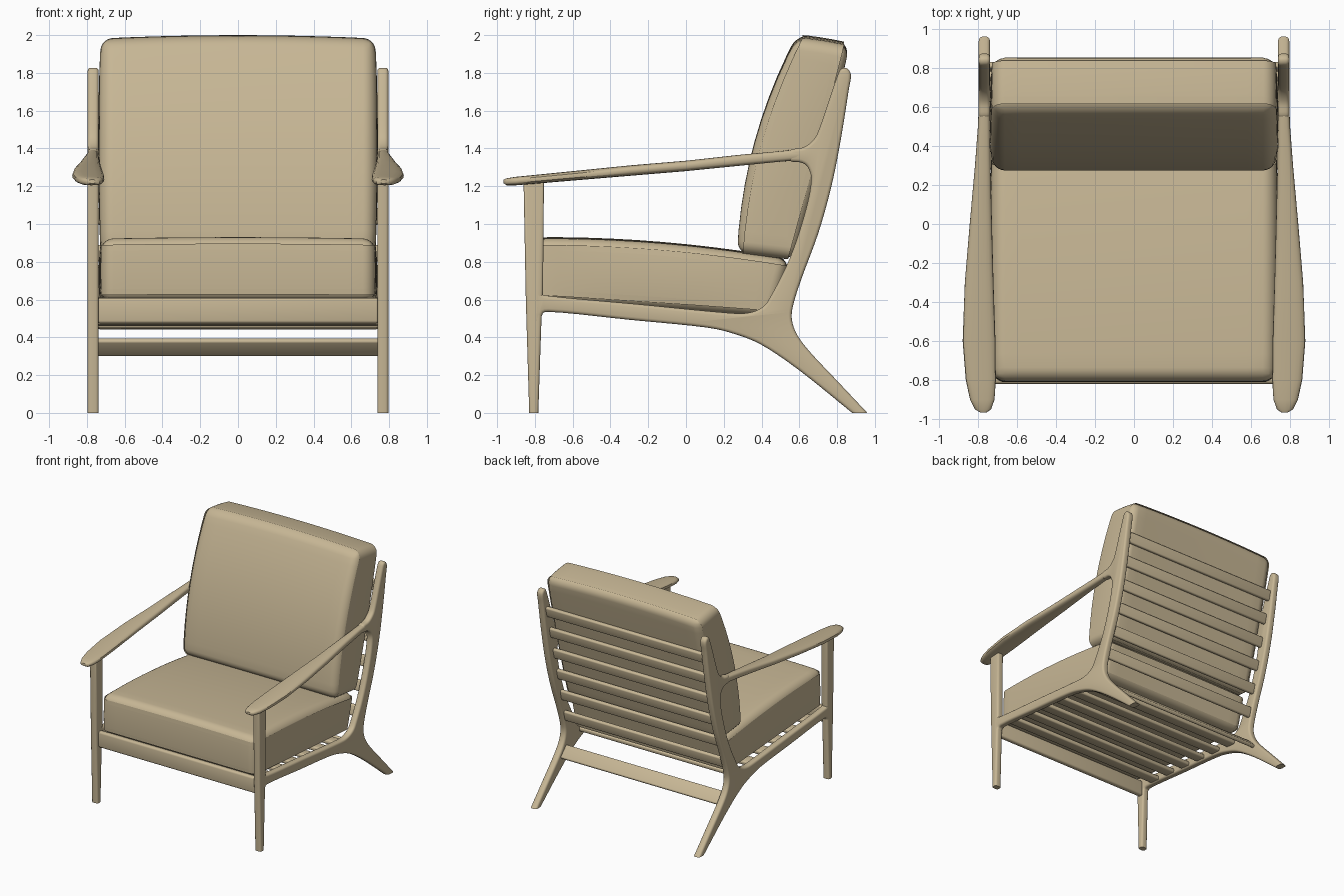
import bpy
import bmesh
import math
from mathutils import Vector, Matrix

cube = bpy.data.objects.get("Cube")
if cube:
    bpy.data.objects.remove(cube, do_unlink=True)

tan = bpy.data.materials.new("warm_tan")
tan.use_nodes = True
tan.diffuse_color = (0.57, 0.47, 0.30, 1)
tan.node_tree.nodes["Principled BSDF"].inputs["Base Color"].default_value = tan.diffuse_color


def finish(name, bm, bevel=0.0, segments=3):
    """Turn a bmesh into a bevelled, smooth shaded object."""
    bmesh.ops.recalc_face_normals(bm, faces=bm.faces)
    mesh = bpy.data.meshes.new(name)
    bm.to_mesh(mesh)
    bm.free()
    mesh.materials.append(tan)
    obj = bpy.data.objects.new(name, mesh)
    bpy.context.collection.objects.link(obj)
    bpy.ops.object.select_all(action='DESELECT')
    obj.select_set(True)
    bpy.context.view_layer.objects.active = obj
    if bevel:
        mod = obj.modifiers.new("rounding", 'BEVEL')
        mod.width = bevel
        mod.segments = segments
        mod.limit_method = 'ANGLE'
        mod.angle_limit = math.radians(40)
        mod.use_clamp_overlap = False
        bpy.ops.object.modifier_apply(modifier=mod.name)
    bpy.ops.object.shade_smooth_by_angle(angle=math.radians(35))
    return obj


def spline(points, steps=5):
    """Centripetal curve through the points."""
    p = [Vector(q) for q in points]
    t = [0.0]
    for a, b in zip(p, p[1:]):
        t.append(t[-1] + math.sqrt((b - a).length))
    last = len(p) - 1
    tangent = []
    for i in range(len(p)):
        lo, hi = max(i - 1, 0), min(i + 1, last)
        tangent.append((p[hi] - p[lo]) / (t[hi] - t[lo]))
    out = []
    for i in range(last):
        d = t[i + 1] - t[i]
        for k in range(steps):
            s = k / steps
            s2, s3 = s * s, s * s * s
            out.append(p[i] * (2 * s3 - 3 * s2 + 1) + tangent[i] * d * (s3 - 2 * s2 + s)
                       + p[i + 1] * (3 * s2 - 2 * s3) + tangent[i + 1] * d * (s3 - s2))
    return out + [p[-1]]


def extrude_profile(name, profile, x0, x1, bevel):
    """Extrude a (y, z) outline across x, rounding its rims but not its foot."""
    bm = bmesh.new()
    a = [bm.verts.new((x0, y, z)) for y, z in profile]
    b = [bm.verts.new((x1, y, z)) for y, z in profile]
    bm.faces.new(a)
    bm.faces.new(b[::-1])
    for i in range(len(a)):
        j = (i + 1) % len(a)
        bm.faces.new((a[i], b[i], b[j], a[j]))
    bmesh.ops.recalc_face_normals(bm, faces=bm.faces)
    rims = [e for e in bm.edges if abs(e.verts[0].co.x - e.verts[1].co.x) < 1e-5
            and max(v.co.z for v in e.verts) > 0.001]
    bmesh.ops.bevel(bm, geom=rims, offset=bevel, segments=3, profile=0.5, affect='EDGES')
    return finish(name, bm)


def slat(name, y, z, width, thick, angle, half=0.745):
    """Crosswise bar; its width direction is tilted by angle in the y-z plane."""
    bm = bmesh.new()
    bmesh.ops.create_cube(bm, size=1)
    bm.transform(Matrix.Translation((0, y, z)) @ Matrix.Rotation(angle, 4, 'X')
                 @ Matrix.Diagonal((2 * half, width, thick, 1)))
    return finish(name, bm, thick * 0.35)


def cushion(name, corners, half, front, top, back, crown):
    """Padded block from four side-view corners, with bulging faces."""
    fb, ft, bt, bb = [Vector(c) for c in corners]
    bm = bmesh.new()
    bmesh.ops.create_cube(bm, size=2)
    bmesh.ops.subdivide_edges(bm, edges=bm.edges, cuts=9, use_grid_fill=True)
    for v in bm.verts:
        u, a, b = v.co
        s, h = (a + 1) / 2, (b + 1) / 2
        p = fb.lerp(bb, s).lerp(ft.lerp(bt, s), h)
        p += (Vector(front) * (1 - s) + Vector(back) * s) * (1 - b * b)
        p += Vector(top) * (1 - a * a) * h
        p += Vector((0, crown)) * (1 - u * u) * h
        side = half + 0.014 * (1 - a * a) * (1 - b * b)
        v.co = (u * side, p.x, p.y)
    return finish(name, bm, 0.065, 6)


# Side frame outline: splayed back leg, back post, arm joint and seat rail
upper = spline([(0.96, 0), (0.80, 0.17), (0.65, 0.33), (0.585, 0.42), (0.56, 0.50),
                (0.57, 0.58), (0.615, 0.72), (0.70, 0.95), (0.77, 1.20), (0.82, 1.45),
                (0.86, 1.70), (0.873, 1.79), (0.85, 1.825), (0.82, 1.82), (0.80, 1.78),
                (0.755, 1.65), (0.70, 1.49), (0.67, 1.44), (0.62, 1.405), (0.55, 1.39),
                (0.55, 1.335), (0.61, 1.325), (0.645, 1.30), (0.663, 1.23), (0.63, 1.06),
                (0.55, 0.82), (0.45, 0.62), (0.405, 0.56), (0.33, 0.53), (0.22, 0.53),
                (-0.25, 0.575), (-0.73, 0.62), (-0.78, 0.64)])
lower = spline([(-0.78, 0.47), (-0.765, 0.51), (-0.73, 0.535), (-0.30, 0.493),
                (0.10, 0.453), (0.25, 0.42), (0.40, 0.36), (0.60, 0.225), (0.88, 0)])
front_leg = [(-0.83, 0), (-0.782, 0), (-0.765, 0.50), (-0.757, 0.65),
             (-0.752, 1.235), (-0.86, 1.225), (-0.848, 0.60)]

# Arm stations: y, inner x, outer x, bottom z, top z
arm = [(-0.965, 0.755, 0.79, 1.215, 1.235), (-0.95, 0.732, 0.815, 1.205, 1.242),
       (-0.90, 0.715, 0.84, 1.205, 1.25), (-0.80, 0.708, 0.862, 1.213, 1.26),
       (-0.60, 0.71, 0.878, 1.23, 1.28), (-0.30, 0.72, 0.867, 1.255, 1.31),
       (0.0, 0.728, 0.842, 1.28, 1.335), (0.30, 0.735, 0.815, 1.31, 1.368),
       (0.50, 0.738, 0.80, 1.33, 1.386), (0.63, 0.739, 0.795, 1.34, 1.40)]


def armrest(name, side):
    bm = bmesh.new()
    rings = []
    n = 20
    for y, x0, x1, z0, z1 in arm:
        ring = []
        for k in range(n):
            c, s = math.cos(math.tau * k / n), math.sin(math.tau * k / n)
            px = math.copysign(abs(c) ** 0.7, c) * (x1 - x0) / 2 + (x0 + x1) / 2
            pz = math.copysign(abs(s) ** 0.7, s) * (z1 - z0) / 2 + (z0 + z1) / 2
            ring.append(bm.verts.new((side * px, y, pz)))
        rings.append(ring)
    for a, b in zip(rings, rings[1:]):
        for k in range(n):
            j = (k + 1) % n
            bm.faces.new((a[k], a[j], b[j], b[k]))
    bm.faces.new(rings[0])
    bm.faces.new(rings[-1])
    return finish(name, bm)


for label, side in (("left", 1), ("right", -1)):
    extrude_profile(label + "_side_frame", upper + lower, side * 0.738, side * 0.796, 0.017)
    extrude_profile(label + "_front_leg", front_leg, side * 0.738, side * 0.796, 0.015)
    armrest(label + "_armrest", side)

# Cross members
slat("front_apron", -0.797, 0.541, 0.135, 0.045, math.radians(90))
slat("rear_stretcher", 0.58, 0.347, 0.115, 0.03, math.radians(-45))

# Seat slats follow the slope of the rails
for i in range(6):
    y = -0.62 + i * 0.19
    slat("seat_slat_%d" % (i + 1), y, 0.562 - 0.092 * (y + 0.74), 0.1, 0.036, -0.09)

# Back slats lie along the tilt of the posts
for i in range(6):
    z = 0.65 + i * 0.195
    slat("back_slat_%d" % (i + 1), 0.602 + (z - 0.81) * 0.25, z, 0.09, 0.034, math.atan2(1, 0.25))

# Cushions: front bottom, front top, back top, back bottom
cushion("seat_cushion", [(-0.805, 0.592), (-0.80, 0.922), (0.55, 0.808), (0.47, 0.508)],
        0.725, (-0.008, 0), (0, 0.032), (0, 0), 0.008)
cushion("back_cushion", [(0.27, 0.845), (0.588, 1.984), (0.865, 1.94), (0.57, 0.81)],
        0.727, (-0.065, 0.018), (0, 0.006), (0.012, 0), 0.018)
